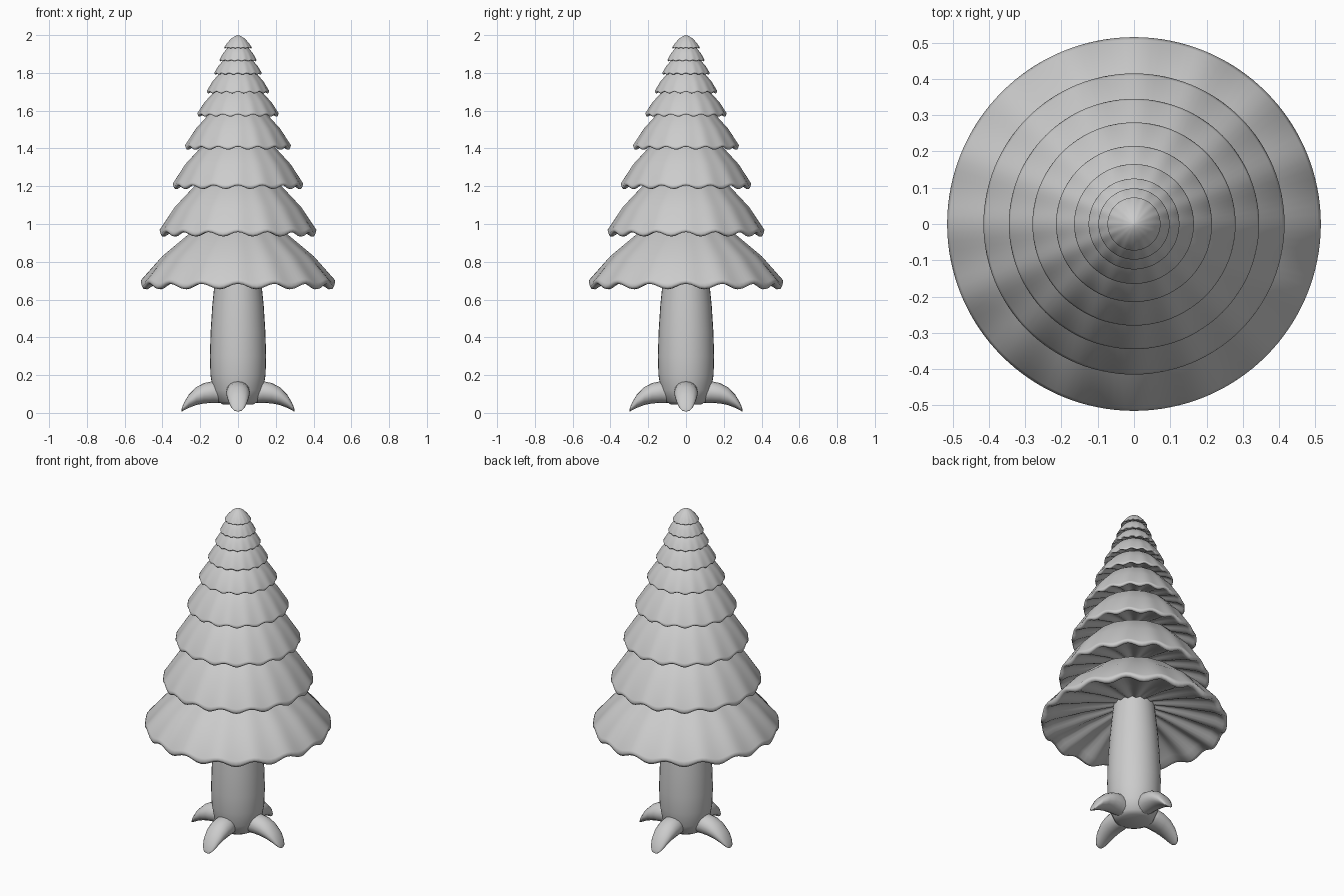
import bpy, bmesh, math
from mathutils import Vector

if "Cube" in bpy.data.objects:
    bpy.data.objects.remove(bpy.data.objects["Cube"], do_unlink=True)

grey = bpy.data.materials.new("plain_grey")
grey.use_nodes = True
COLOUR = (0.6, 0.6, 0.6, 1)
grey.diffuse_color = COLOUR
grey.node_tree.nodes["Principled BSDF"].inputs["Base Color"].default_value = COLOUR
SCALLOPS = 16


def loft(name, rings, angle=80):
    """Skin a list of equal-length point rings into one smooth closed object."""
    bm = bmesh.new()
    loops = [[bm.verts.new(p) for p in ring] for ring in rings]
    n = len(loops[0])
    for a, b in zip(loops, loops[1:]):
        for i in range(n):
            j = (i + 1) % n
            bm.faces.new((a[i], a[j], b[j], b[i]))
    bm.faces.new(loops[0][::-1])
    bm.faces.new(loops[-1])
    bmesh.ops.recalc_face_normals(bm, faces=bm.faces)
    mesh = bpy.data.meshes.new(name)
    bm.to_mesh(mesh)
    bm.free()
    mesh.materials.append(grey)
    obj = bpy.data.objects.new(name, mesh)
    bpy.context.collection.objects.link(obj)
    bpy.ops.object.select_all(action="DESELECT")
    obj.select_set(True)
    bpy.context.view_layer.objects.active = obj
    bpy.ops.object.shade_smooth_by_angle(angle=math.radians(angle))
    return obj


def lathe_ring(r, z, n, wave=0):
    ring = []
    for i in range(n):
        a = math.tau * i / n
        ring.append((r * math.cos(a), r * math.sin(a), z + wave * math.cos(SCALLOPS * a)))
    return ring


# Trunk, swelling low down and tapering into the branches
trunk = [(0.08, 0.045), (0.108, 0.06), (0.133, 0.12), (0.146, 0.2), (0.149, 0.3),
         (0.145, 0.43), (0.136, 0.57), (0.123, 0.7), (0.11, 0.82)]
loft("trunk", [lathe_ring(r, z, 32) for r, z in trunk])

# Four claw-shaped roots: distance out, underside, top, half width
root = [(0.05, 0.05, 0.15, 0.05), (0.13, 0.053, 0.168, 0.063), (0.18, 0.05, 0.158, 0.063),
        (0.22, 0.042, 0.137, 0.059), (0.26, 0.027, 0.098, 0.05), (0.285, 0.014, 0.056, 0.037),
        (0.296, 0.008, 0.03, 0.025), (0.3, 0.008, 0.014, 0.01)]
for k, side in enumerate(("left", "back", "right", "front")):
    rings = []
    for d, low, high, w in root:
        ring = []
        for i in range(16):
            a = math.tau * i / 16
            ring.append(Vector((d, w * math.cos(a), (low + high) / 2 + (high - low) / 2 * math.sin(a))))
        rings.append(ring)
    obj = loft(side + "_root", rings)
    obj.rotation_euler.z = k * math.pi / 2

# Branch tiers: rim radius, rim height, shoulder radius, shoulder height, peak height
tiers = [(0.515, 0.672, 0.255, 0.95, 1.06), (0.415, 0.948, 0.23, 1.2, 1.3),
         (0.345, 1.197, 0.192, 1.41, 1.5), (0.28, 1.403, 0.15, 1.585, 1.66),
         (0.215, 1.576, 0.125, 1.7, 1.77), (0.165, 1.697, 0.097, 1.798, 1.85),
         (0.125, 1.795, 0.076, 1.868, 1.91), (0.098, 1.865, 0.056, 1.932, 1.96),
         (0.073, 1.932, 0.035, 1.982, 2.0)]
for k, (R, z, rs, zs, top) in enumerate(tiers):
    mid_r, mid_z = (R + rs) / 2 + 0.03 * R, (z + zs) / 2 + 0.03 * R
    wave = 0.027 * R
    # From the peak over the pleated top, round the rim and along the shallow hollow underside
    profile = [(0.002, top, 0), (rs * 0.5, top * 0.65 + zs * 0.35, 0), (rs, zs, 0.1),
               (mid_r, mid_z, 0.25), (R * 0.985, z + 0.055 * R, 0.7), (R, z + 0.025 * R, 1),
               (R * 0.985, z - 0.005 * R, 1), (R * 0.95, z - 0.005 * R, 1.1),
               (R * 0.88, z + 0.035 * R, 1), (R * 0.55, z + 0.13 * R, 0.8),
               (R * 0.24, z + 0.2 * R, 0.4), (0.002, z + 0.22 * R, 0)]
    loft(f"branch_tier_{k + 1}", [lathe_ring(r, h, SCALLOPS * 8, wave * s) for r, h, s in profile])
